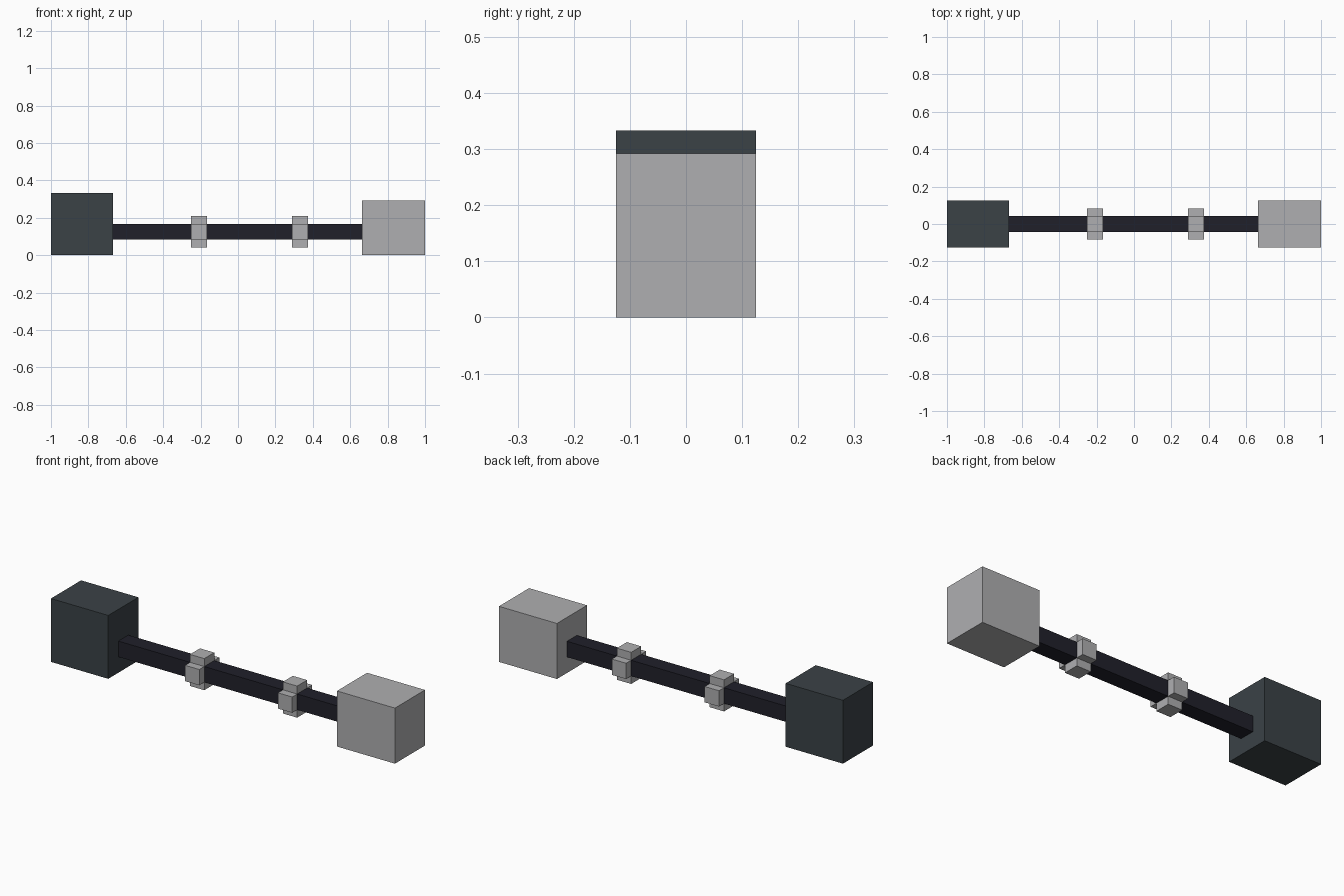
import bpy
import bmesh
from mathutils import Matrix, Vector

cube = bpy.data.objects.get("Cube")
if cube:
    bpy.data.objects.remove(cube, do_unlink=True)


def material(name, rgb):
    mat = bpy.data.materials.new(name)
    mat.use_nodes = True
    mat.diffuse_color = (*rgb, 1)
    mat.node_tree.nodes["Principled BSDF"].inputs["Base Color"].default_value = (*rgb, 1)
    return mat


def add_object(name, bm, mat):
    bmesh.ops.recalc_face_normals(bm, faces=bm.faces)
    mesh = bpy.data.meshes.new(name)
    bm.to_mesh(mesh)
    bm.free()
    mesh.materials.append(mat)
    obj = bpy.data.objects.new(name, mesh)
    bpy.context.collection.objects.link(obj)
    return obj


def box(name, low, high, mat):
    low, high = Vector(low), Vector(high)
    bm = bmesh.new()
    bmesh.ops.create_cube(bm, size=1, matrix=Matrix.Translation((low + high) / 2)
                          @ Matrix.Diagonal((*(high - low), 1)))
    return add_object(name, bm, mat)


def cross_collar(name, x0, x1, mat):
    """Plus-shaped profile around the rod, extruded along x."""
    a, b = ROD, 2 * ROD
    quarter = [(b, -a), (b, a), (a, a)]
    bm = bmesh.new()
    verts = []
    for turn in range(4):
        for y, z in quarter:
            for _ in range(turn):
                y, z = -z, y
            verts.append(bm.verts.new((x0, y, z + AXIS)))
    face = bm.faces.new(verts)
    out = bmesh.ops.extrude_face_region(bm, geom=[face], use_keep_orig=True)
    moved = [g for g in out["geom"] if isinstance(g, bmesh.types.BMVert)]
    bmesh.ops.translate(bm, verts=moved, vec=(x1 - x0, 0, 0))
    return add_object(name, bm, mat)


ROD = 0.0415    # rod half thickness
AXIS = 0.125    # rod centre height

dark_slate = material("dark slate", (0.043, 0.054, 0.062))
light_grey = material("light grey", (0.43, 0.43, 0.44))
near_black = material("near black", (0.0145, 0.0145, 0.023))

# End blocks
box("dark_end_block", (-1, -0.125, 0), (-0.667, 0.125, 0.333), dark_slate)
box("grey_end_block", (0.663, -0.125, 0), (1, 0.125, 0.292), light_grey)

# Rod joining the blocks
box("rod", (-0.667, -ROD, AXIS - ROD), (0.663, ROD, AXIS + ROD), near_black)

# Collars on the rod
for label, x in (("right", -0.25), ("left", 0.29)):
    cross_collar(label + "_collar", x, x + 0.083, light_grey)
